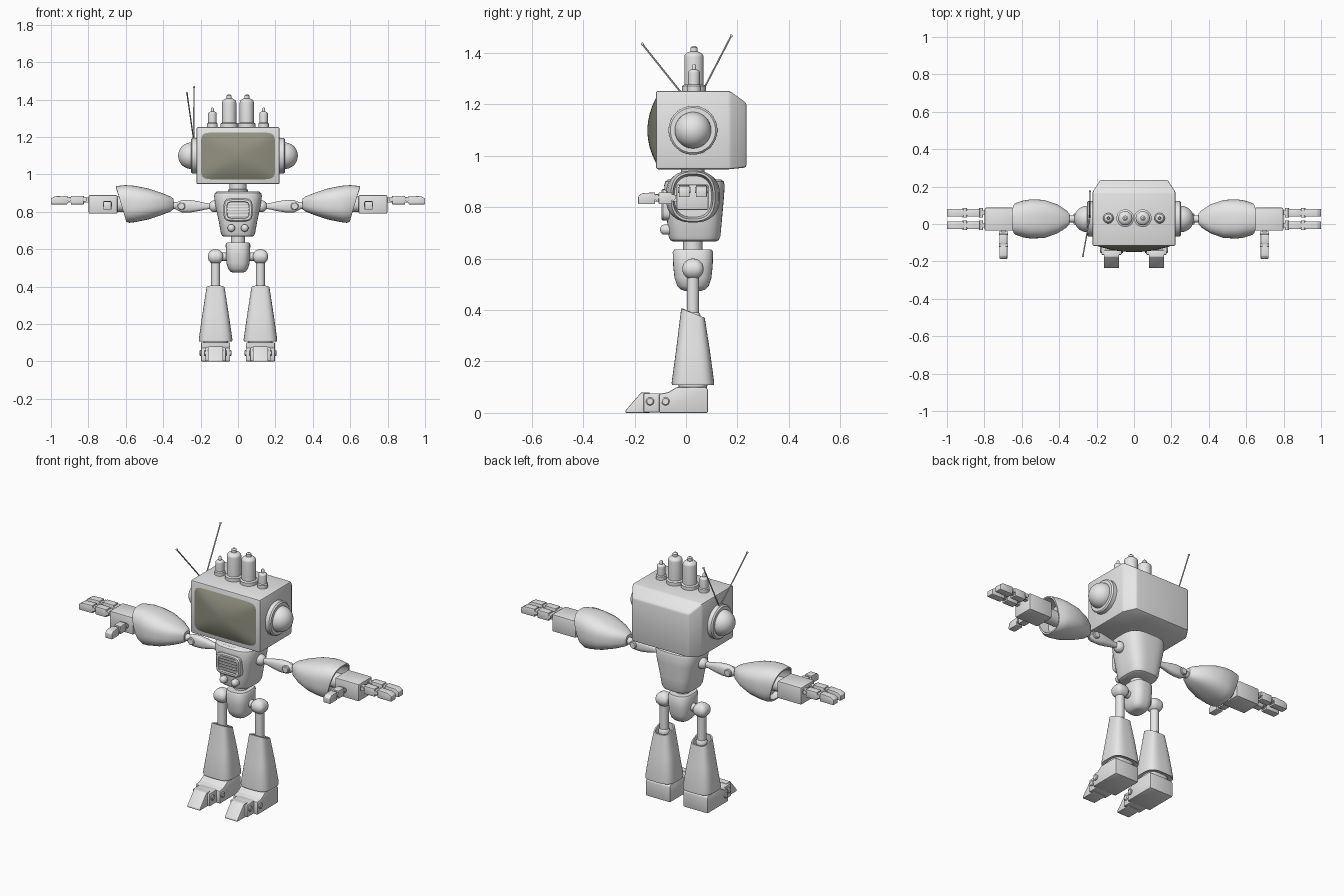
import bpy, bmesh, math
from mathutils import Vector

if "Cube" in bpy.data.objects:
    bpy.data.objects.remove(bpy.data.objects["Cube"])

CY = 0.027  # depth of the body's centre line


def material(name, rgb):
    m = bpy.data.materials.new(name)
    m.diffuse_color = (*rgb, 1)
    m.use_nodes = True
    m.node_tree.nodes["Principled BSDF"].inputs["Base Color"].default_value = m.diffuse_color
    return m


GREY = material("light grey metal", (0.8, 0.8, 0.8))
GLASS = material("olive screen glass", (0.29, 0.285, 0.22))


def skin(name, rings, bevel=0.0, mirror=False, mat=GREY):
    """Join rings of points into a closed solid."""
    bm = bmesh.new()
    vs = [[bm.verts.new(p) for p in r] for r in rings]
    n = len(vs[0])
    for a, b in zip(vs, vs[1:]):
        for i in range(n):
            j = (i + 1) % n
            bm.faces.new((a[i], a[j], b[j], b[i]))
    bm.faces.new(vs[0][::-1])
    bm.faces.new(vs[-1])
    bmesh.ops.recalc_face_normals(bm, faces=bm.faces[:])
    if bevel:
        edges = [e for e in bm.edges if e.calc_face_angle(0) > 0.3]
        bmesh.ops.bevel(bm, geom=edges, offset=bevel, segments=2, profile=0.5, affect='EDGES')
    me = bpy.data.meshes.new(name)
    bm.to_mesh(me)
    bm.free()
    me.polygons.foreach_set("use_smooth", [True] * len(me.polygons))
    me.set_sharp_from_angle(angle=math.radians(35))
    me.materials.append(mat)
    ob = bpy.data.objects.new(name, me)
    bpy.context.collection.objects.link(ob)
    if mirror:
        ob.modifiers.new("mirror", 'MIRROR')
    return ob


def loft(name, axis, centre, sections, p=2.0, n=32, **kw):
    """Superellipse sections (t, half_u, half_v, power, shear) along an axis."""
    rings = []
    for s in sections:
        t, hu, hv = s[:3]
        q = s[3] if len(s) > 3 else p
        shear = s[4] if len(s) > 4 else 0
        ring = []
        for i in range(n):
            a = 2 * math.pi * (i + 0.5) / n
            c, d = math.cos(a), math.sin(a)
            c = math.copysign(abs(c) ** (2 / q), c)
            d = math.copysign(abs(d) ** (2 / q), d)
            u, v, w = centre[0] + hu * c, centre[1] + hv * d, t + shear * d
            ring.append({'x': (w, u, v), 'y': (u, w, v), 'z': (u, v, w)}[axis])
        rings.append(ring)
    return skin(name, rings, **kw)


def turned(name, axis, centre, profile, **kw):
    return loft(name, axis, centre, [(t, r, r) for t, r in profile], **kw)


def dome(t, r, h, start=0):
    angles = [math.radians(start + (88 - start) * i / 9) for i in range(10)]
    return [(t + h * math.sin(a), r * math.cos(a)) for a in angles]


def prism(name, pts, x0, x1, **kw):
    return skin(name, [[(x, y, z) for y, z in pts] for x in (x0, x1)], **kw)


def box(name, lo, hi, bevel=0.005, **kw):
    pts = [(lo[1], lo[2]), (hi[1], lo[2]), (hi[1], hi[2]), (lo[1], hi[2])]
    return prism(name, pts, lo[0], hi[0], bevel=bevel, **kw)


def rod(name, a, b, r, n=10):
    a, b = Vector(a), Vector(b)
    q = (b - a).to_track_quat('Z', 'Y')
    circle = [Vector((math.cos(k * math.tau / n), math.sin(k * math.tau / n), 0)) * r for k in range(n)]
    skin(name, [[e + q @ c for c in circle] for e in (a, b)])


# Television head, chamfered towards the back
def rect(y, hx, z0, z1):
    return [(-hx, y, z0), (hx, y, z0), (hx, y, z1), (-hx, y, z1)]


skin("head", [rect(-0.117, 0.222, 0.948, 1.253), rect(0.17, 0.222, 0.948, 1.253),
              rect(0.235, 0.18, 0.955, 1.206)], bevel=0.008)

# Bulging screen
screen = [(-0.105, 0.198, 0.126, 9)]
for k in range(11):
    s = 1 - 0.098 * k
    screen.append((-0.117 - 0.033 * (1 - s * s), 0.198 * s, 0.126 * s, 2.5 + 6.5 * s * s))
loft("screen", 'y', (0, 1.099), screen, n=64, mat=GLASS)

# Ear discs and domes
turned("ear_disc", 'x', (CY, 1.1), [(0.2, 0.095), (0.245, 0.095), (0.252, 0.088)], mirror=True, n=40)
turned("ear_dome", 'x', (CY, 1.1), [(0.24, 0.071)] + dome(0.25, 0.071, 0.07), mirror=True, n=40)

# Valves on top of the head
for label, x, r, base, top in (("large_valve", 0.047, 0.038, 0.047, 1.428),
                               ("small_valve", 0.137, 0.023, 0.028, 1.358)):
    prof = [(1.245, base), (1.272, base), (1.277, r), (top - 0.02 - r * 0.6, r)]
    prof += dome(top - 0.02 - r * 0.6, r, r * 0.6)[1:7]
    prof += [(top - 0.022, r * 0.36), (top - 0.007, r * 0.36), (top, r * 0.15)]
    turned(label, 'z', (x, 0.031), prof, mirror=True, n=24)

# Pair of antennas rising from one ear
for i, tip in enumerate(((-0.273, -0.17, 1.435), (-0.235, 0.176, 1.467))):
    rod("antenna", (-0.237, 0.03, 1.185), tip, 0.0035)
    turned("antenna_tip", 'z', tip[:2], dome(tip[2], 0.006, 0.006, -88), n=12)

# Neck, torso, waist and pelvis
turned("neck", 'z', (0, CY), [(0.89, 0.055), (0.918, 0.055), (0.922, 0.046), (0.955, 0.046)])
loft("torso", 'z', (0, 0.033), [(0.667, 0.076, 0.084), (0.672, 0.085, 0.094), (0.687, 0.092, 0.101),
     (0.75, 0.103, 0.107), (0.83, 0.121, 0.114), (0.885, 0.128, 0.118), (0.9, 0.124, 0.114),
     (0.909, 0.112, 0.102)], p=3.2, n=48)
turned("waist", 'z', (0, CY), [(0.62, 0.038), (0.675, 0.038)])
loft("pelvis", 'z', (0, CY), [(0.475, 0.025, 0.032), (0.48, 0.04, 0.048), (0.495, 0.053, 0.062),
     (0.525, 0.062, 0.072), (0.57, 0.065, 0.077), (0.625, 0.066, 0.079), (0.635, 0.06, 0.073)], p=2.8)

# Chest grille: recessed frame with slats, and two buttons below
loft("grille_frame", 'y', (0, 0.81), [(-0.04, 0.077, 0.061), (-0.09, 0.077, 0.061),
     (-0.096, 0.071, 0.055), (-0.096, 0.06, 0.045), (-0.084, 0.058, 0.043)], p=5, n=48)
for k in range(5):
    z = 0.778 + 0.016 * k
    box("grille_slat", (-0.057, -0.093, z - 0.005), (0.057, -0.08, z + 0.005), 0.002)
loft("button", 'y', (0.036, 0.713), [(-0.06, 0.02, 0.02)] +
     [(-t, r, r) for t, r in dome(0.084, 0.02, 0.017)], mirror=True, n=20)

# Legs
LX = 0.12
rod("hip_axle", (-LX, CY, 0.56), (LX, CY, 0.56), 0.022, 20)
loft("hip_joint", 'z', (LX, CY), [(0.56 + t, r, r) for t, r in dome(0, 0.042, 0.041, -88)],
     p=3, mirror=True)
turned("thigh", 'z', (LX, CY), [(0.37, 0.024), (0.54, 0.024)], mirror=True, n=24)
turned("knee", 'z', (LX, CY), dome(0.37, 0.032, 0.032, -88), mirror=True, n=20)
loft("shin", 'z', (LX, CY), [(0.115, 0.075, 0.07), (0.108, 0.089, 0.082), (0.118, 0.09, 0.083),
     (0.25, 0.071, 0.065), (0.388, 0.049, 0.046, 3.4, -0.018), (0.388, 0.042, 0.039, 3.4, -0.018),
     (0.35, 0.042, 0.039)], p=3.4, mirror=True, n=40)
loft("ankle", 'z', (LX, CY), [(0.08, 0.062, 0.052), (0.105, 0.066, 0.056), (0.13, 0.066, 0.056)],
     p=3, mirror=True)

# Feet: heel block, middle segment, pointed toe and hinge pins
prism("heel", [(0.086, 0), (0.086, 0.09), (0.077, 0.101), (-0.035, 0.101), (-0.07, 0.08),
               (-0.105, 0.074), (-0.105, 0)], LX - 0.078, LX + 0.078, bevel=0.006, mirror=True)
box("foot_middle", (LX - 0.055, -0.165, 0.002), (LX + 0.055, -0.09, 0.076), 0.005, mirror=True)
prism("toe", [(-0.235, 0), (-0.235, 0.01), (-0.175, 0.079), (-0.14, 0.079), (-0.14, 0)],
      LX - 0.041, LX + 0.041, bevel=0.003, mirror=True)
for y, w in ((-0.08, 0.086), (-0.14, 0.062)):
    turned("foot_hinge_pin", 'x', (y, 0.045), [(LX - w, 0.012), (LX - w + 0.004, 0.016),
           (LX + w - 0.004, 0.016), (LX + w, 0.012)], mirror=True, n=18)

# Upper arms
turned("shoulder_ball", 'x', (CY, 0.83), dome(0.125, 0.032, 0.032, -88), mirror=True, n=24)
loft("upper_arm", 'x', (CY, 0.83), [(0.13, 0.013, 0.013), (0.17, 0.015, 0.017), (0.22, 0.021, 0.028),
     (0.26, 0.024, 0.034), (0.3, 0.023, 0.033), (0.32, 0.018, 0.024), (0.335, 0.015, 0.015)],
     p=2.5, mirror=True, n=24)
loft("elbow_pin", 'y', (0.303, 0.83), [(CY - 0.03, 0.017, 0.017), (CY - 0.026, 0.021, 0.021),
     (CY + 0.026, 0.021, 0.021), (CY + 0.03, 0.017, 0.017)], mirror=True, n=20)
turned("elbow_link", 'x', (CY, 0.834), [(0.31, 0.018), (0.37, 0.022)], mirror=True, n=20)

# Swollen forearm sleeve with an open, slanted cuff
loft("forearm", 'x', (CY, 0.842), [(0.345, 0.028, 0.028), (0.36, 0.045, 0.04), (0.41, 0.078, 0.06),
     (0.48, 0.102, 0.083), (0.55, 0.105, 0.097), (0.59, 0.099, 0.101, 2.6, 0.01),
     (0.625, 0.086, 0.096, 2.6, 0.028), (0.625, 0.078, 0.088, 2.6, 0.028), (0.56, 0.072, 0.08)],
     p=2.6, mirror=True, n=40)

# Hands
turned("wrist", 'x', (CY, 0.84), [(0.54, 0.042), (0.67, 0.042)], mirror=True, n=24)
box("palm", (0.645, -0.036, 0.79), (0.798, 0.087, 0.889), 0.006, mirror=True)


def digit(name, base, scale, sideways):
    """Two-jointed finger along +x, or along -y when sideways."""
    def part(label, pts, w, bevel=0.0):
        def place(t, s, h):
            t *= scale
            off = (s, -t, h) if sideways else (t, s, h)
            return tuple(b + o for b, o in zip(base, off))
        skin(name + label, [[place(t, s, h) for t, h in pts] for s in (-w, w)], bevel, True)
    part("_knuckle", [(-0.02, -0.013), (0.04, -0.013), (0.04, 0.013), (-0.02, 0.013)], 0.012)
    part("_segment", [(0.024, -0.023), (0.094, -0.023), (0.094, 0.023), (0.024, 0.023)], 0.021, 0.003)
    part("_link", [(0.08, -0.014), (0.13, -0.014), (0.13, 0.016), (0.08, 0.016)], 0.012)
    part("_tip", [(0.112, -0.023), (0.2, -0.023), (0.2, 0.008), (0.18, 0.02), (0.112, 0.023)], 0.021, 0.003)
    for t in (0.018, 0.104):
        part("_pin", [(t + 0.012 * math.cos(k * math.tau / 14), 0.004 + 0.012 * math.sin(k * math.tau / 14))
                      for k in range(14)], 0.025)


digit("finger", (0.8, 0.06, 0.863), 1.0, False)
digit("finger", (0.8, -0.007, 0.863), 1.0, False)
digit("thumb", (0.698, -0.036, 0.835), 0.75, True)
